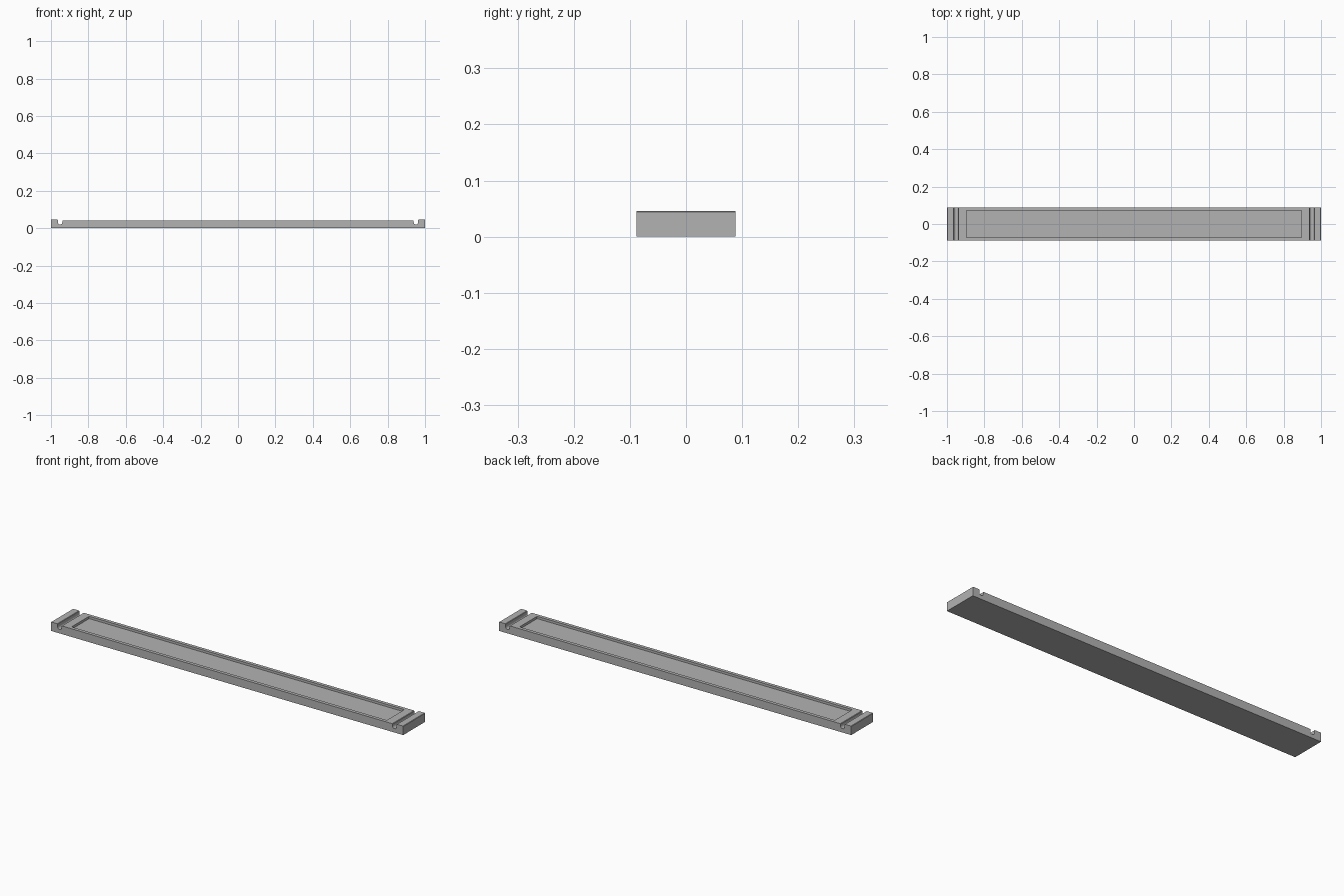
import bpy, bmesh, math

if "Cube" in bpy.data.objects:
    bpy.data.objects.remove(bpy.data.objects["Cube"])

grey = bpy.data.materials.new("mid grey")
grey.diffuse_color = (0.45, 0.45, 0.45, 1)
grey.use_nodes = True
grey.node_tree.nodes["Principled BSDF"].inputs["Base Color"].default_value = grey.diffuse_color

HALF_W = 0.0885       # half depth of the bar
TOP, END_TOP = 0.042, 0.046
GROOVE_X, GROOVE_R, GROOVE_Z = 0.951, 0.0115, 0.031


def end_profile():
    """Right half of the outline: groove with a round floor, then the raised end."""
    pts = [(GROOVE_X - GROOVE_R - 0.002, TOP), (GROOVE_X - GROOVE_R, TOP - 0.002)]
    for i in range(9):
        a = math.pi + math.pi * i / 8
        pts.append((GROOVE_X + GROOVE_R * math.cos(a), GROOVE_Z + GROOVE_R * math.sin(a)))
    pts += [(GROOVE_X + GROOVE_R, END_TOP - 0.002), (GROOVE_X + GROOVE_R + 0.002, END_TOP),
            (0.998, END_TOP), (1.0, END_TOP - 0.002), (1.0, 0.0)]
    return pts


# Bar: mirrored outline extruded across the depth
right = end_profile()
outline = right + [(-x, z) for x, z in reversed(right)]
bm = bmesh.new()
face = bm.faces.new([bm.verts.new((x, -HALF_W, z)) for x, z in outline])
ext = bmesh.ops.extrude_face_region(bm, geom=[face])
bmesh.ops.translate(bm, vec=(0, 2 * HALF_W, 0),
                    verts=[v for v in ext["geom"] if isinstance(v, bmesh.types.BMVert)])
bmesh.ops.recalc_face_normals(bm, faces=bm.faces)

# Shallow tray sunk into the top between the grooves
top = max((f for f in bm.faces if f.normal.z > 0.9), key=lambda f: f.calc_area())
bm.verts.ensure_lookup_table()
corners = [v.co.copy() for v in top.verts]
inner = [bm.verts.new((math.copysign(0.895, c.x), math.copysign(0.071, c.y), TOP)) for c in corners]
floor = [bm.verts.new((v.co.x, v.co.y, TOP - 0.012)) for v in inner]
outer = list(top.verts)
bmesh.ops.delete(bm, geom=[top], context='FACES_ONLY')
for i in range(4):
    j = (i + 1) % 4
    bm.faces.new((outer[i], outer[j], inner[j], inner[i]))
    bm.faces.new((inner[i], inner[j], floor[j], floor[i]))
bm.faces.new(floor)
bmesh.ops.recalc_face_normals(bm, faces=bm.faces)

mesh = bpy.data.meshes.new("grooved_tray_bar")
bm.to_mesh(mesh)
bm.free()
mesh.materials.append(grey)
bar = bpy.data.objects.new("grooved_tray_bar", mesh)
bpy.context.collection.objects.link(bar)
bpy.context.view_layer.objects.active = bar
bar.select_set(True)
bpy.ops.object.shade_smooth_by_angle(angle=math.radians(30))
